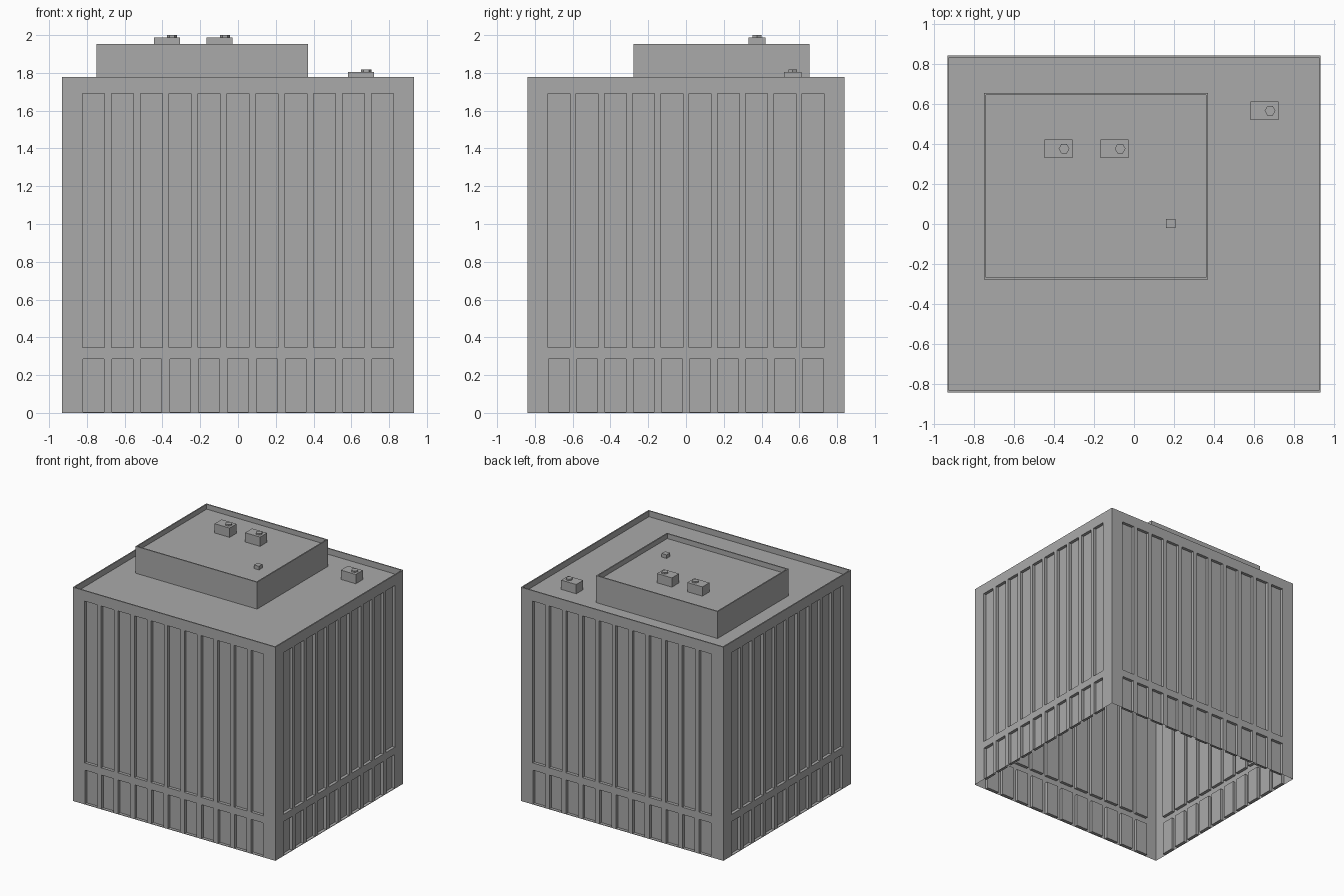
import bpy
import bmesh
from math import radians
from mathutils import Matrix, Vector

if "Cube" in bpy.data.objects:
    bpy.data.objects.remove(bpy.data.objects["Cube"])

# Single concrete colour
GREY = (0.4, 0.4, 0.4, 1)
concrete = bpy.data.materials.new("concrete grey")
concrete.use_nodes = True
concrete.diffuse_color = GREY
concrete.node_tree.nodes["Principled BSDF"].inputs["Base Color"].default_value = GREY

HALF_X, HALF_Y = 0.932, 0.84
WALL_TOP, ROOF = 1.777, 1.728
PENT_TOP, PENT_ROOF = 1.952, 1.911
RIM, RECESS = 0.014, 0.025


def finish(name, bm):
    mesh = bpy.data.meshes.new(name)
    bm.to_mesh(mesh)
    bm.free()
    mesh.materials.append(concrete)
    obj = bpy.data.objects.new(name, mesh)
    bpy.context.collection.objects.link(obj)


def quad(bm, corners):
    return bm.faces.new([bm.verts.new(c) for c in corners])


def sink(bm, faces, rim, depth):
    """Leave a flat rim round each face, then push the face inwards."""
    if rim:
        bmesh.ops.inset_individual(bm, faces=faces, thickness=rim)
    bmesh.ops.inset_individual(bm, faces=faces, thickness=0, depth=-depth)


def wall(name, half, offset, angle, count, pitch):
    """Facade of plain bands and bands of recessed bays."""
    bm = bmesh.new()
    bays = []
    bands = [(0, 0.004, 0), (0.004, 0.285, 0.11), (0.285, 0.345, 0),
             (0.345, 1.69, 0.117), (1.69, WALL_TOP, 0)]
    for low, high, width in bands:
        xs = [-half]
        if width:
            for i in range(count):
                mid = (i - (count - 1) / 2) * pitch
                xs += [mid - width / 2, mid + width / 2]
        xs.append(half)
        for i, (a, b) in enumerate(zip(xs, xs[1:])):
            face = quad(bm, [(a, -offset, low), (b, -offset, low),
                             (b, -offset, high), (a, -offset, high)])
            if i % 2:
                bays.append(face)
    bmesh.ops.remove_doubles(bm, verts=bm.verts, dist=0.0001)
    bm.normal_update()
    sink(bm, bays, 0, RECESS)
    bm.transform(Matrix.Rotation(radians(angle), 4, "Z"))
    finish(name, bm)


def box(name, x0, x1, y0, y1, z0, z1, tray=0):
    """Box without a floor, its top optionally sunk behind a parapet."""
    bm = bmesh.new()
    size = Vector((x1 - x0, y1 - y0, z1 - z0))
    centre = Vector((x0 + x1, y0 + y1, z0 + z1)) / 2
    bmesh.ops.create_cube(bm, size=1, matrix=Matrix.LocRotScale(centre, None, size))
    bm.normal_update()
    bottom = [f for f in bm.faces if f.normal.z < -0.5]
    bmesh.ops.delete(bm, geom=bottom, context="FACES")
    if tray:
        sink(bm, [f for f in bm.faces if f.normal.z > 0.5], RIM, tray)
    finish(name, bm)


def roof_unit(name, x, y, base):
    """Air handling box with a six-sided cap."""
    box(name + "_box", x - 0.069, x + 0.069, y - 0.046, y + 0.046, base, base + 0.077)
    bm = bmesh.new()
    place = Matrix.Translation((x + 0.028, y, base + 0.083)) @ Matrix.Rotation(radians(30), 4, "Z")
    bmesh.ops.create_cone(bm, cap_ends=True, segments=6, radius1=0.027, radius2=0.027,
                          depth=0.012, matrix=place)
    finish(name + "_cap", bm)


# Four facades
wall("front_wall", HALF_X, HALF_Y, 0, 11, 0.153)
wall("left_wall", HALF_Y, HALF_X, 90, 10, 0.1495)
wall("back_wall", HALF_X, HALF_Y, 180, 11, 0.153)
wall("right_wall", HALF_Y, HALF_X, 270, 10, 0.1495)

# Main roof behind its parapet
bm = bmesh.new()
top = quad(bm, [(sx * HALF_X, sy * HALF_Y, WALL_TOP) for sx, sy in ((-1, -1), (1, -1), (1, 1), (-1, 1))])
bm.normal_update()
sink(bm, [top], RIM, WALL_TOP - ROOF)
finish("main_roof", bm)

# Penthouse and rooftop equipment
box("penthouse", -0.748, 0.37, -0.278, 0.653, ROOF, PENT_TOP, PENT_TOP - PENT_ROOF)
roof_unit("penthouse_unit_right", -0.377, 0.376, PENT_ROOF)
roof_unit("penthouse_unit_left", -0.097, 0.376, PENT_ROOF)
roof_unit("main_roof_unit", 0.651, 0.565, ROOF)
box("roof_vent", 0.16, 0.206, -0.019, 0.026, PENT_ROOF, PENT_ROOF + 0.03)
